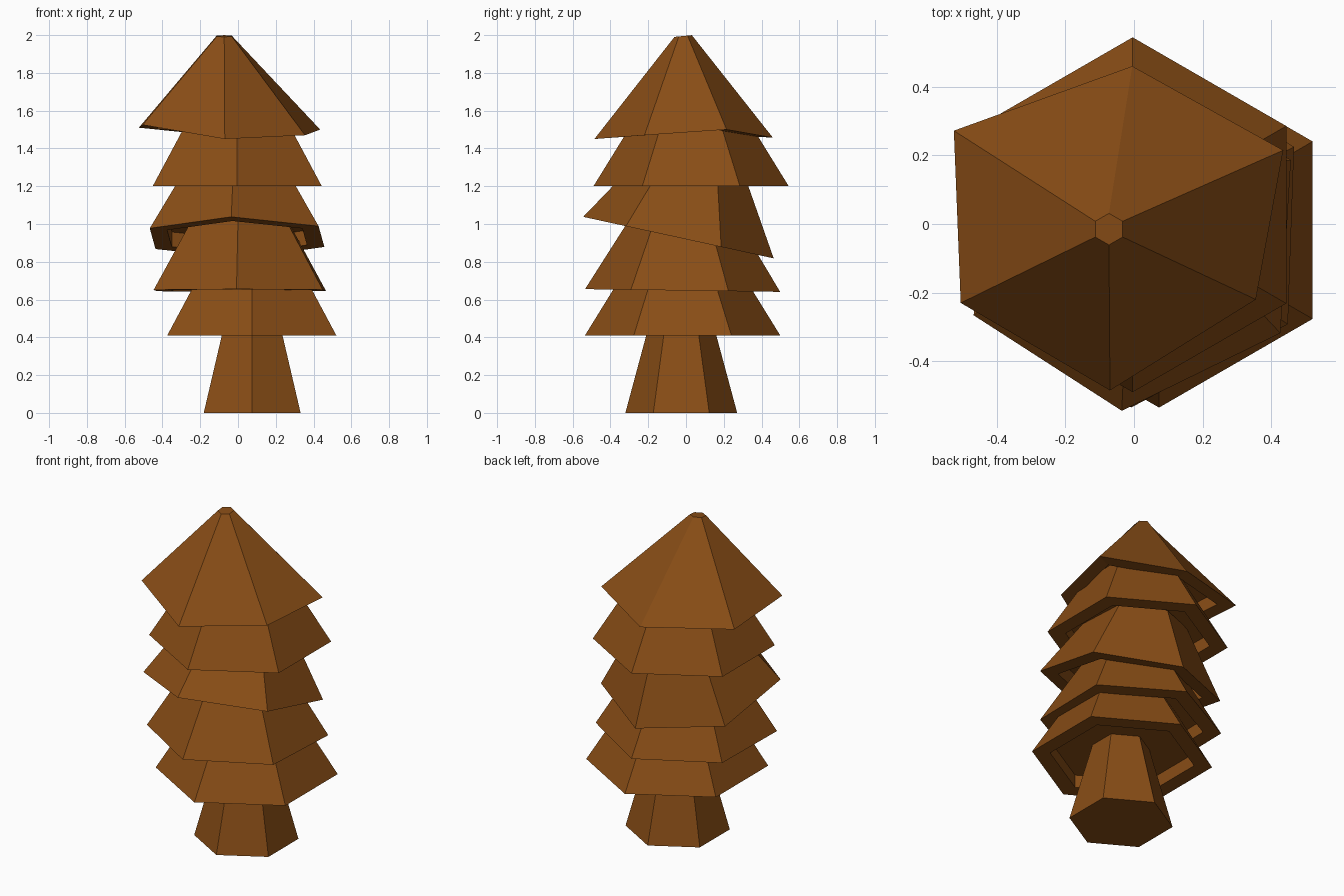
import bpy
from math import radians, sin, cos
from mathutils import Matrix, Vector

if "Cube" in bpy.data.objects:
    bpy.data.objects.remove(bpy.data.objects["Cube"])

SIDES = 6
bark = bpy.data.materials.new("brown_wood")
bark.diffuse_color = (0.25, 0.075, 0.008, 1)
bark.use_nodes = True
bark.node_tree.nodes["Principled BSDF"].inputs["Base Color"].default_value = bark.diffuse_color


def hexagon(r, z=0.0, cx=0.0, cy=0.0):
    """Six points with a corner facing the front."""
    return [Vector((cx + r * cos(radians(60 * i - 90)),
                    cy + r * sin(radians(60 * i - 90)), z)) for i in range(SIDES)]


def stack(name, loops, matrix=Matrix()):
    """Skin a closed solid through a list of six-point loops."""
    verts = [matrix @ p for loop in loops for p in loop]
    faces = [tuple(reversed(range(SIDES)))]
    for k in range(len(loops) - 1):
        a, b = k * SIDES, (k + 1) * SIDES
        for i in range(SIDES):
            j = (i + 1) % SIDES
            faces.append((a + i, a + j, b + j, b + i))
    last = (len(loops) - 1) * SIDES
    faces.append(tuple(range(last, last + SIDES)))
    mesh = bpy.data.meshes.new(name)
    mesh.from_pydata(verts, [], faces)
    mesh.materials.append(bark)
    mesh.update()
    obj = bpy.data.objects.new(name, mesh)
    bpy.context.collection.objects.link(obj)
    return obj


def recess(rim, ratio=0.8, depth=0.08):
    """Ceiling and inner edge of the hollow under a tier."""
    mid = sum(rim, Vector()) / SIDES
    inner = [mid.lerp(p, ratio) for p in rim]
    return [[p + Vector((0, 0, depth)) for p in inner], inner, rim]


# Tapered trunk
stack("trunk", [hexagon(0.296, 0, 0.075, -0.025),
                hexagon(0.164, 0.49, 0.075, -0.025)])

# Branch tiers: centre of rim, tilt about x, turn about z
tiers = [
    ("lowest_tier", (0.073, -0.018, 0.41), 0, 0),
    ("second_tier", (0.010, -0.018, 0.648), -0.8, -2.0),
    ("third_tier", (-0.005, -0.040, 0.928), -12.3, -3.4),
    ("fourth_tier", (-0.004, 0.027, 1.20), 0, 0),
]
for name, centre, tilt, turn in tiers:
    m = (Matrix.Translation(centre) @ Matrix.Rotation(radians(tilt), 4, 'X')
         @ Matrix.Rotation(radians(turn), 4, 'Z'))
    stack(name, recess(hexagon(0.517)) + [hexagon(0.27, 0.40)], m)

# Crooked top tier with a small blunt tip
rim = [Vector(p) for p in [
    (-0.07, -0.485, 1.45), (0.355, -0.22, 1.47), (0.435, 0.215, 1.50),
    (-0.005, 0.46, 1.457), (-0.525, 0.272, 1.51), (-0.505, -0.23, 1.525)]]
tip = hexagon(0.046, 1.995, -0.073, -0.015)
for p in tip:
    p.z += 0.1 * (p.y + 0.015)
stack("top_tier", recess(rim) + [tip])
